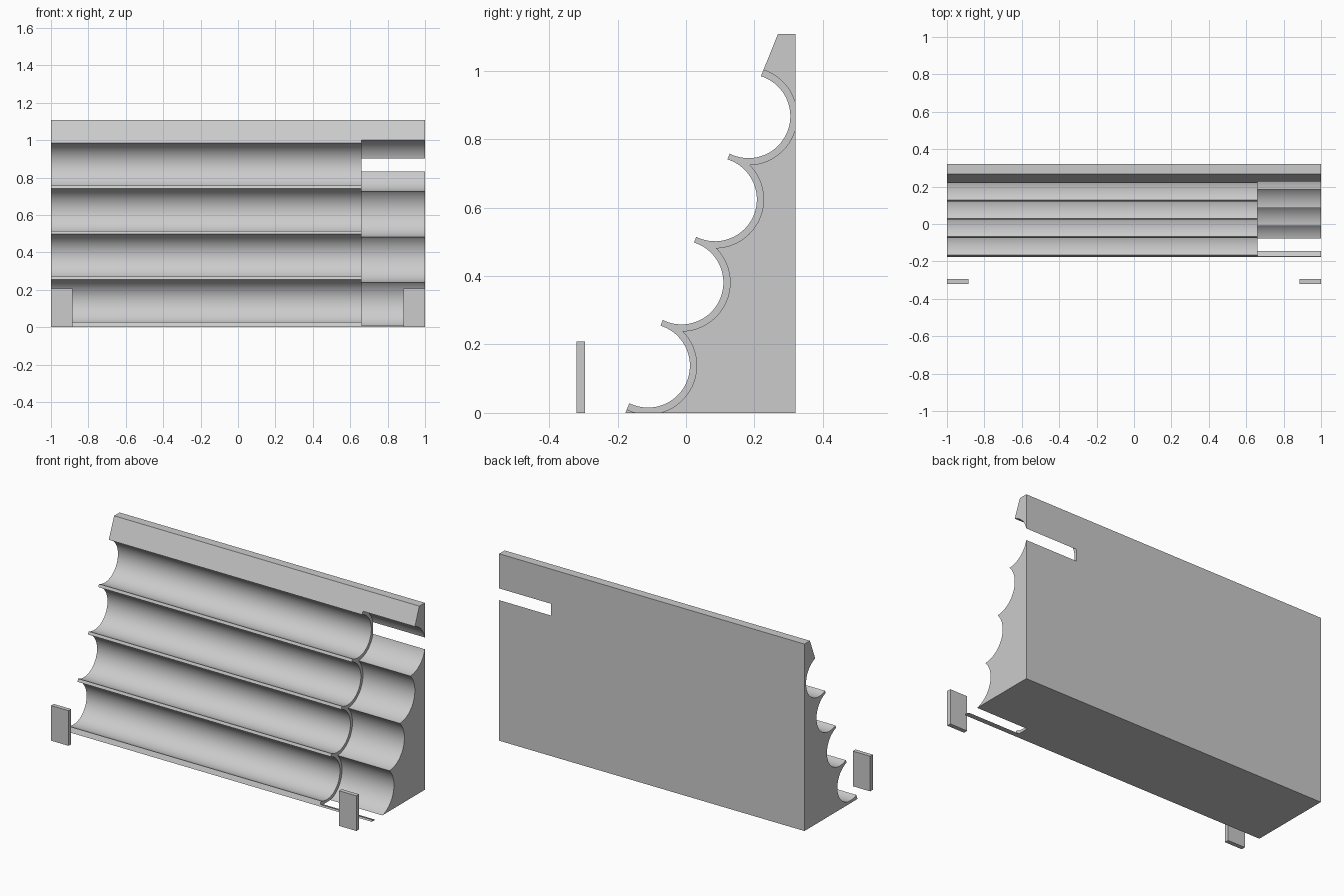
import bpy
import bmesh
import math
from mathutils import Vector, Matrix

if "Cube" in bpy.data.objects:
    bpy.data.objects.remove(bpy.data.objects["Cube"], do_unlink=True)

GREY = 0.6
grey = bpy.data.materials.new("light grey")
grey.use_nodes = True
grey.diffuse_color = (GREY, GREY, GREY, 1)
grey.node_tree.nodes["Principled BSDF"].inputs["Base Color"].default_value = (GREY, GREY, GREY, 1)

BACK, TOP = 0.32, 1.107
ROWS, SEGMENTS = 4, 40
STEP = Vector((0.0978, 0.243))       # offset (y, z) from one trough to the next
FIRST = Vector((-0.111, 0.138))      # centre of the lowest trough
TOE = Vector((-0.177, 0.0))          # foot of the sloping front
RADIUS, WIDE_RADIUS, WIDE_START = 0.1225, 0.142, 0.66
slope = STEP.normalized()


def make_object(name, bm):
    bmesh.ops.recalc_face_normals(bm, faces=bm.faces)
    mesh = bpy.data.meshes.new(name)
    bm.to_mesh(mesh)
    bm.free()
    mesh.materials.append(grey)
    obj = bpy.data.objects.new(name, mesh)
    bpy.context.collection.objects.link(obj)
    return obj


def trough_arc(centre):
    """Points from the lower lip, round the back, to the upper lip."""
    foot = TOE + slope * (centre - TOE).dot(slope)
    half = math.sqrt(RADIUS ** 2 - (centre - foot).length_squared)
    low, high = foot - slope * half - centre, foot + slope * half - centre
    a, b = math.atan2(low.y, low.x), math.atan2(high.y, high.x)
    for i in range(SEGMENTS + 1):
        t = a + (b - a) * i / SEGMENTS
        yield centre + RADIUS * Vector((math.cos(t), math.sin(t)))


# Stepped body: fluted side profile extruded across the width
centres = [FIRST + STEP * i for i in range(ROWS)]
profile = [TOE]
for c in centres:
    profile.extend(trough_arc(c))
profile += [TOE + slope * (TOP / slope.y), Vector((BACK, TOP)), Vector((BACK, 0))]
bm = bmesh.new()
side = bm.faces.new([bm.verts.new((-1, p.x, p.y)) for p in profile])
ext = bmesh.ops.extrude_face_region(bm, geom=[side])["geom"]
bmesh.ops.translate(bm, vec=(2, 0, 0), verts=[v for v in ext if isinstance(v, bmesh.types.BMVert)])
body = make_object("trough_body", bm)

# Wider troughs cut into the left end
length = 1.1 - WIDE_START
for i, c in enumerate(centres):
    bm = bmesh.new()
    place = Matrix.Translation((WIDE_START + length / 2, c.x, c.y)) @ Matrix.Rotation(math.pi / 2, 4, "Y")
    bmesh.ops.create_cone(bm, cap_ends=True, segments=96, radius1=WIDE_RADIUS,
                          radius2=WIDE_RADIUS, depth=length, matrix=place)
    cutter = make_object(f"wide_trough_cutter_{i}", bm)
    cutter.hide_render = True
    mod = body.modifiers.new("wide_trough", "BOOLEAN")
    mod.operation, mod.solver, mod.object = "DIFFERENCE", "EXACT", cutter
    bpy.context.view_layer.objects.active = body
    bpy.ops.object.modifier_apply(modifier=mod.name)
    bpy.data.objects.remove(cutter, do_unlink=True)

for o in bpy.context.selected_objects:
    o.select_set(False)
body.select_set(True)
bpy.context.view_layer.objects.active = body
bpy.ops.object.shade_smooth_by_angle(angle=math.radians(25))

# Two small upright plates standing in front
for name, sign in (("left_plate", 1), ("right_plate", -1)):
    bm = bmesh.new()
    bmesh.ops.create_cube(bm, size=1, matrix=Matrix.Translation((sign * 0.943, -0.3075, 0.104))
                          @ Matrix.Diagonal((0.114, 0.025, 0.208, 1)))
    make_object(name, bm)
